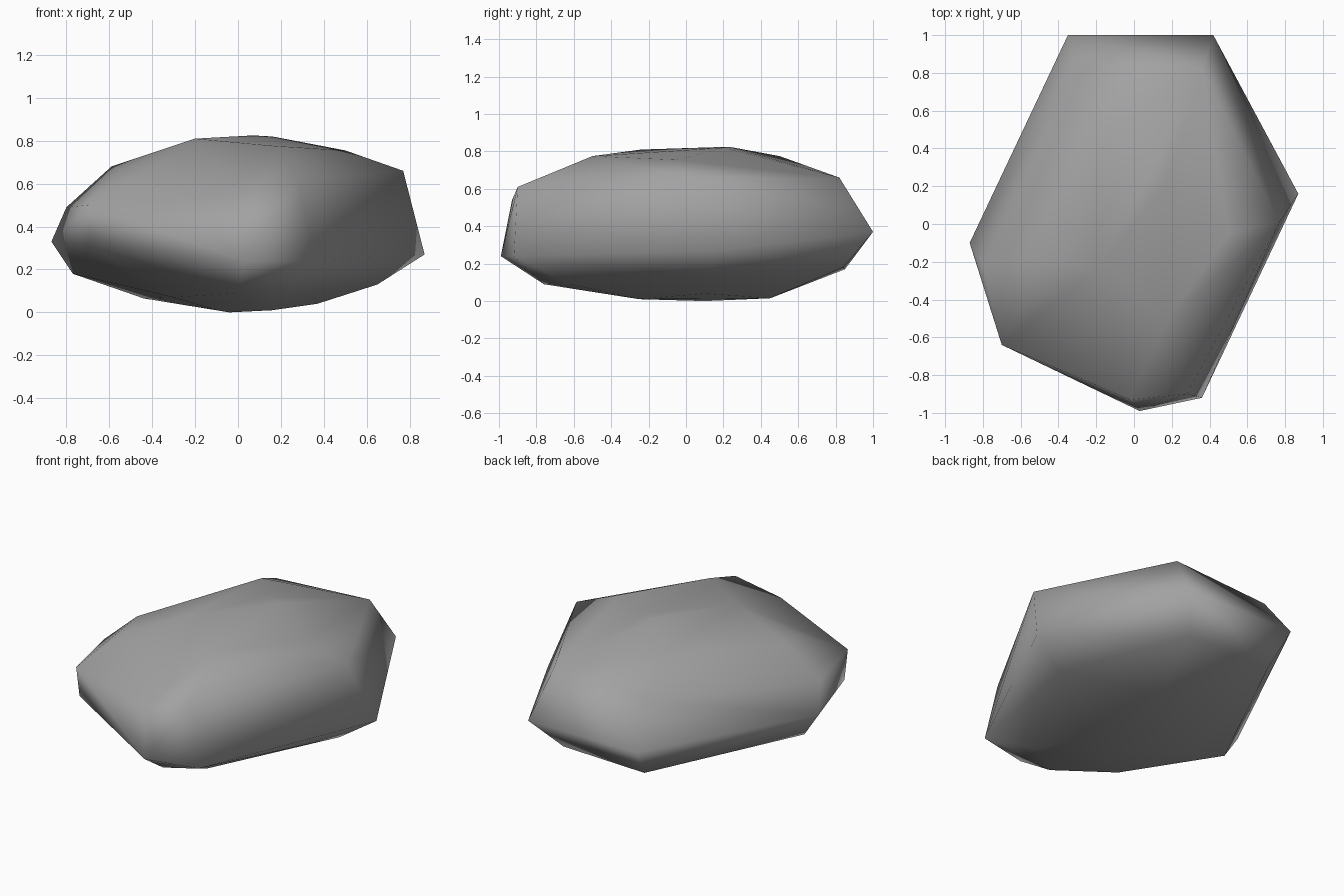
import bpy
import bmesh

default = bpy.data.objects.get("Cube")
if default:
    bpy.data.objects.remove(default, do_unlink=True)

# Stone colour
stone = bpy.data.materials.new("stone_grey")
stone.use_nodes = True
grey = (0.36, 0.36, 0.36, 1)
stone.diffuse_color = grey
shader = stone.node_tree.nodes["Principled BSDF"]
shader.inputs["Base Color"].default_value = grey
shader.inputs["Roughness"].default_value = 0.9

# Chipped corners of the boulder, level by level
crown = [(-.2, -.24, .81), (.07, .23, .825), (.16, .2, .82), (.18, -.5, .775),
         (.5, -.05, .755), (-.18, .5, .775)]
shoulder = [(.77, .01, .66), (.36, .82, .66), (-.3, .82, .62), (-.59, -.18, .68),
            (-.55, -.36, .66), (.28, -.9, .61), (-.02, -.93, .54)]
girdle = [(-.8, -.22, .49), (-.7, -.64, .5), (-.69, -.62, .31), (-.87, -.1, .33),
          (-.35, 1, .37), (.42, 1, .37), (.87, .16, .27), (.36, -.92, .24),
          (.03, -.99, .24)]
underside = [(-.77, -.1, .18), (-.3, .85, .17), (.28, .84, .18), (.65, .1, .13),
             (.22, -.62, .09), (0, -.76, .09), (-.3, -.5, .07)]
base = [(-.44, .05, .065), (.37, .1, .04), (.16, .45, .015), (.16, -.25, .01),
        (-.1, -.25, .01), (-.04, .1, 0)]

# Wrap the corners in a faceted skin
bm = bmesh.new()
for corner in crown + shoulder + girdle + underside + base:
    bm.verts.new(corner)
bmesh.ops.convex_hull(bm, input=bm.verts[:])
loose = [v for v in bm.verts if not v.link_faces]
bmesh.ops.delete(bm, geom=loose, context='VERTS')
bmesh.ops.recalc_face_normals(bm, faces=bm.faces[:])
for face in bm.faces:
    face.smooth = True

mesh = bpy.data.meshes.new("boulder")
bm.to_mesh(mesh)
bm.free()
mesh.materials.append(stone)
boulder = bpy.data.objects.new("boulder", mesh)
bpy.context.collection.objects.link(boulder)

# Soft shading led by the large faces
weighted = boulder.modifiers.new("soft_facets", 'WEIGHTED_NORMAL')
weighted.mode = 'FACE_AREA'
